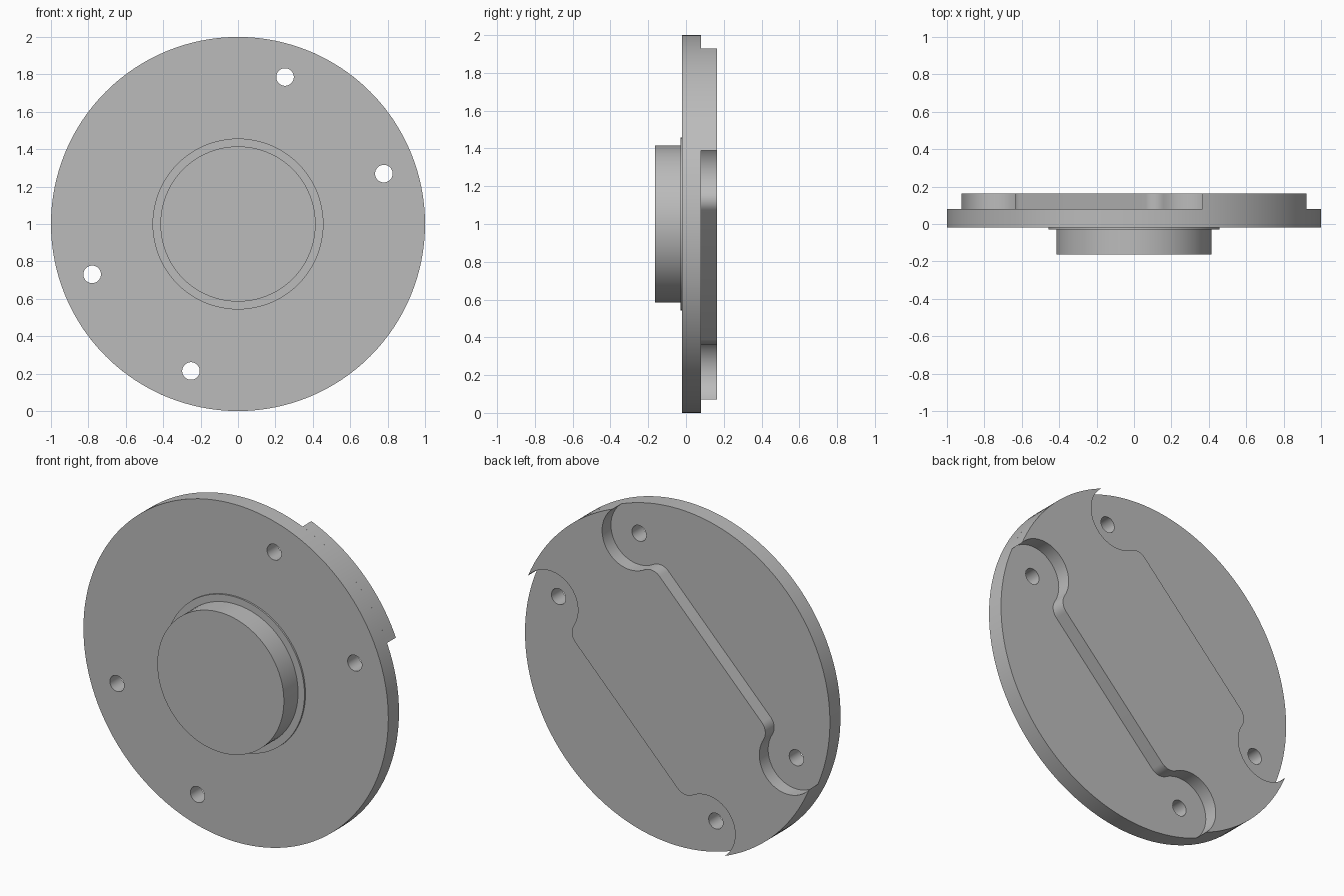
import bpy, bmesh
from math import sin, cos, acos, atan2, sqrt, pi, radians
from mathutils import Matrix, Vector

if "Cube" in bpy.data.objects:
    bpy.data.objects.remove(bpy.data.objects["Cube"])

grey = bpy.data.materials.new("plain_grey")
grey.use_nodes = True
grey.diffuse_color = (0.5, 0.5, 0.5, 1)
grey.node_tree.nodes["Principled BSDF"].inputs["Base Color"].default_value = (0.5, 0.5, 0.5, 1)

TILT = radians(45.65)      # direction of the raised bar
PITCH = 0.825              # hole circle radius
SPREAD = radians(26.6)     # hole angle either side of the bar axis
BITE = 0.185               # clearance radius around each hole
HALF = 0.386               # half width of the bar
FILLET = 0.08


def prism(name, outline, y0, y1):
    """Extrude a closed (x, z) outline from y0 to y1, standing on z = 0."""
    bm = bmesh.new()
    face = bm.faces.new([bm.verts.new((x, y0, z + 1)) for x, z in outline])
    ext = bmesh.ops.extrude_face_region(bm, geom=[face])
    verts = [g for g in ext["geom"] if isinstance(g, bmesh.types.BMVert)]
    bmesh.ops.translate(bm, vec=(0, y1 - y0, 0), verts=verts)
    bmesh.ops.recalc_face_normals(bm, faces=bm.faces)
    mesh = bpy.data.meshes.new(name)
    bm.to_mesh(mesh)
    bm.free()
    mesh.materials.append(grey)
    obj = bpy.data.objects.new(name, mesh)
    bpy.context.collection.objects.link(obj)
    return obj


def arc(cx, cy, r, a0, a1, n):
    return [(cx + r * cos(a0 + (a1 - a0) * i / n), cy + r * sin(a0 + (a1 - a0) * i / n))
            for i in range(n + 1)]


def circle(r, n, cx=0, cy=0):
    return arc(cx, cy, r, 0, 2 * pi, n)[:-1]


def smooth(obj):
    bpy.ops.object.select_all(action="DESELECT")
    obj.select_set(True)
    bpy.context.view_layer.objects.active = obj
    bpy.ops.object.shade_smooth_by_angle(angle=radians(30))


# Round flange with four through holes
flange = prism("flange", circle(1, 128), -0.02, 0.08)
for k, angle in enumerate((SPREAD, -SPREAD, pi + SPREAD, pi - SPREAD)):
    a = TILT + angle
    cutter = prism("hole_cutter", circle(0.047, 32, PITCH * cos(a), PITCH * sin(a)), -0.3, 0.3)
    cutter.hide_render = True
    mod = flange.modifiers.new("hole", "BOOLEAN")
    mod.object, mod.operation, mod.solver = cutter, "DIFFERENCE", "EXACT"
    bpy.context.view_layer.objects.active = flange
    bpy.ops.object.modifier_apply(modifier=mod.name)
    bpy.data.objects.remove(cutter)

# Front boss and its thin shoulder
boss = prism("boss", circle(0.415, 96), -0.163, -0.02)
shoulder = prism("boss_shoulder", circle(0.457, 96), -0.03, -0.02)

# Raised bar on the back: one quarter outline, mirrored both ways
hu, hv = PITCH * cos(SPREAD), PITCH * sin(SPREAD)
tip = SPREAD - acos((1 + PITCH ** 2 - BITE ** 2) / (2 * PITCH))
fv = HALF - FILLET
fu = hu - sqrt((BITE + FILLET) ** 2 - (hv - fv) ** 2)
lean = atan2(hv - fv, hu - fu)
start = atan2(sin(tip) - hv, cos(tip) - hu)
quarter = (arc(0, 0, 1, 0, tip, 10)
           + arc(hu, hv, BITE, start, lean - pi, 28)[1:]
           + arc(fu, fv, FILLET, lean, pi / 2, 10)[1:])
upper = quarter + [(-u, v) for u, v in reversed(quarter)]
outline = upper + [(-u, -v) for u, v in upper[1:-1]]
turn = Matrix.Rotation(TILT, 2)
bar = prism("raised_bar", [tuple(turn @ Vector(p)) for p in outline], 0.08, 0.163)

for part in (flange, boss, shoulder, bar):
    smooth(part)
